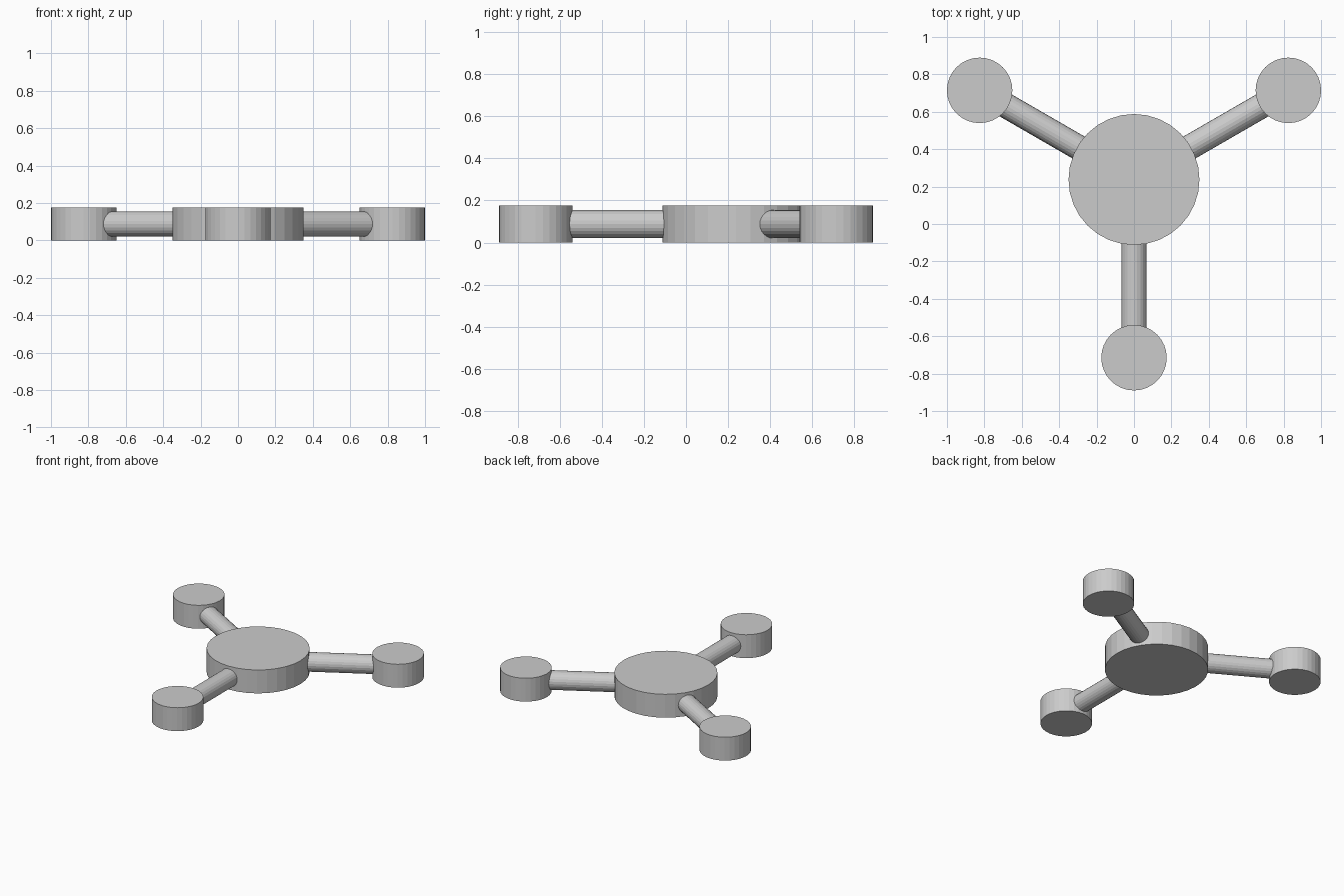
import bpy
from math import cos, sin, radians, pi
from mathutils import Vector

if "Cube" in bpy.data.objects:
    bpy.data.objects.remove(bpy.data.objects["Cube"])

HEIGHT = 0.175
HUB_R, LOBE_R, ROD_R = 0.35, 0.175, 0.067
REACH = 0.953                      # hub centre to lobe centre
HUB = Vector((0, 0.238, HEIGHT / 2))


def cylinder(name, radius, depth, centre, rotation=(0, 0, 0), sides=32):
    bpy.ops.mesh.primitive_cylinder_add(vertices=sides, radius=radius, depth=depth,
                                        location=centre, rotation=rotation)
    bpy.context.object.name = name


# Central disc
cylinder("hub", HUB_R, HEIGHT, HUB)

# Three arms: a round rod sunk into the hub and into an outer disc
for label, degrees in (("front", -90), ("right", 30), ("left", 150)):
    a = radians(degrees)
    direction = Vector((cos(a), sin(a), 0))
    start, end = HUB_R - 0.04, REACH - LOBE_R + 0.04
    cylinder(label + "_rod", ROD_R, end - start,
             HUB + direction * (start + end) / 2, (0, pi / 2, a), 24)
    cylinder(label + "_disc", LOBE_R, HEIGHT, HUB + direction * REACH)
